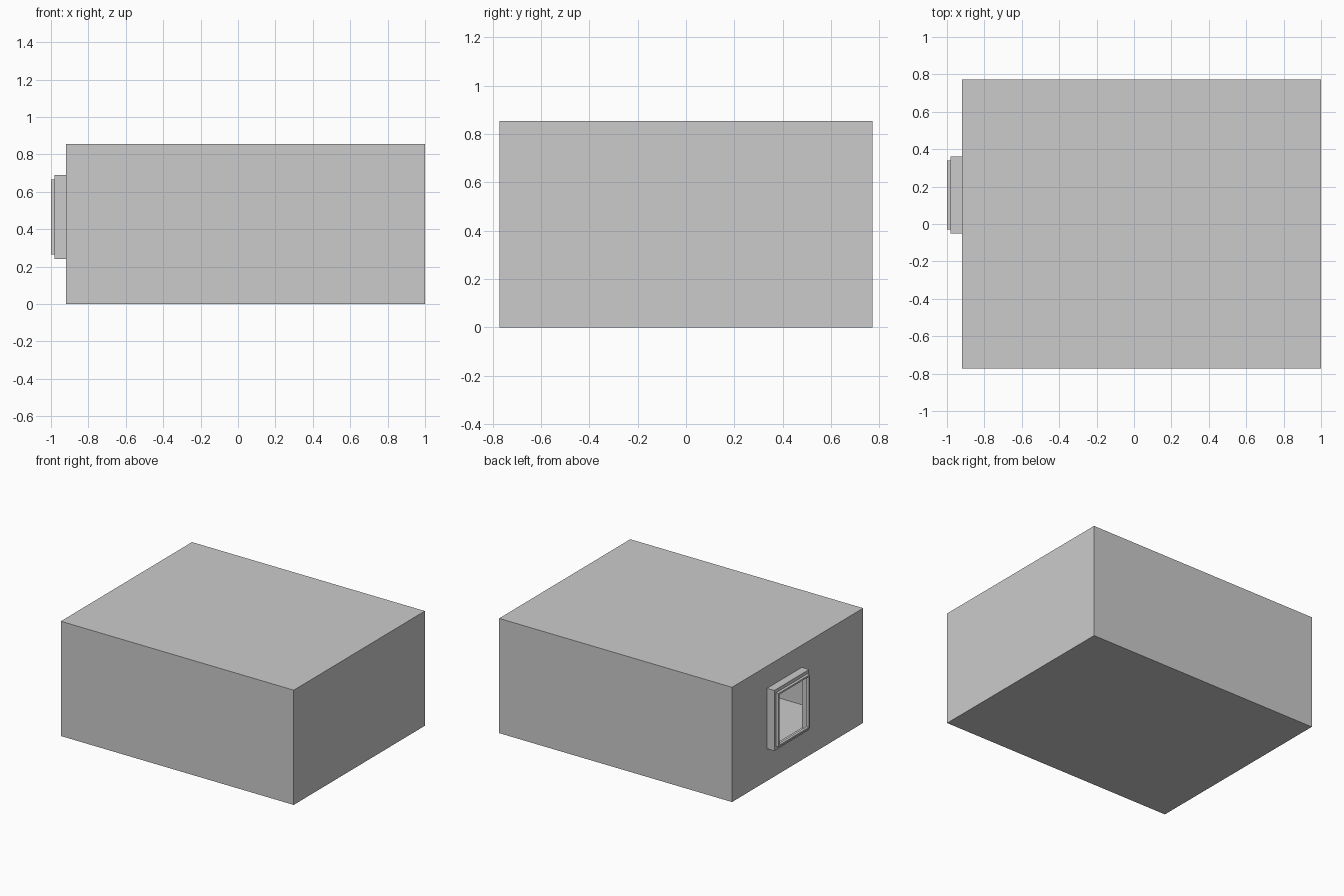
import bpy, bmesh

if "Cube" in bpy.data.objects:
    bpy.data.objects.remove(bpy.data.objects["Cube"])

# Window outlines on the left wall: (y0, y1, z0, z1)
OUTER = (-0.05, 0.36, 0.24, 0.69)
INNER = (-0.03, 0.34, 0.265, 0.665)
LIP = (-0.018, 0.328, 0.277, 0.653)
X_WALL, X_FRAME, X_RIM = -0.92, -0.98, -1.0


def ring(bm, x, r):
    y0, y1, z0, z1 = r
    return [bm.verts.new((x, y, z)) for y, z in
            ((y0, z0), (y1, z0), (y1, z1), (y0, z1))]


def bridge(bm, a, b):
    for i in range(4):
        j = (i + 1) % 4
        bm.faces.new((a[i], a[j], b[j], b[i]))


def finish(bm, name):
    bmesh.ops.recalc_face_normals(bm, faces=bm.faces)
    mesh = bpy.data.meshes.new(name)
    bm.to_mesh(mesh)
    bm.free()
    bpy.context.collection.objects.link(bpy.data.objects.new(name, mesh))


# Hollow room shell with the window hole in its left wall
bm = bmesh.new()
room = (-0.772, 0.772, 0.0, 0.855)
left, right = ring(bm, X_WALL, room), ring(bm, 1.0, room)
hole = ring(bm, X_WALL, OUTER)
bridge(bm, left, right)
bridge(bm, left, hole)
bm.faces.new(right)
finish(bm, "room_shell")

# Stepped window frame: outer sleeve, shoulder, thin raised rim
bm = bmesh.new()
steps = [ring(bm, x, r) for x, r in (
    (X_WALL, OUTER), (X_FRAME, OUTER), (X_FRAME, INNER),
    (X_RIM, INNER), (X_RIM, LIP), (X_FRAME, LIP))]
for a, b in zip(steps, steps[1:]):
    bridge(bm, a, b)
finish(bm, "window_frame")
